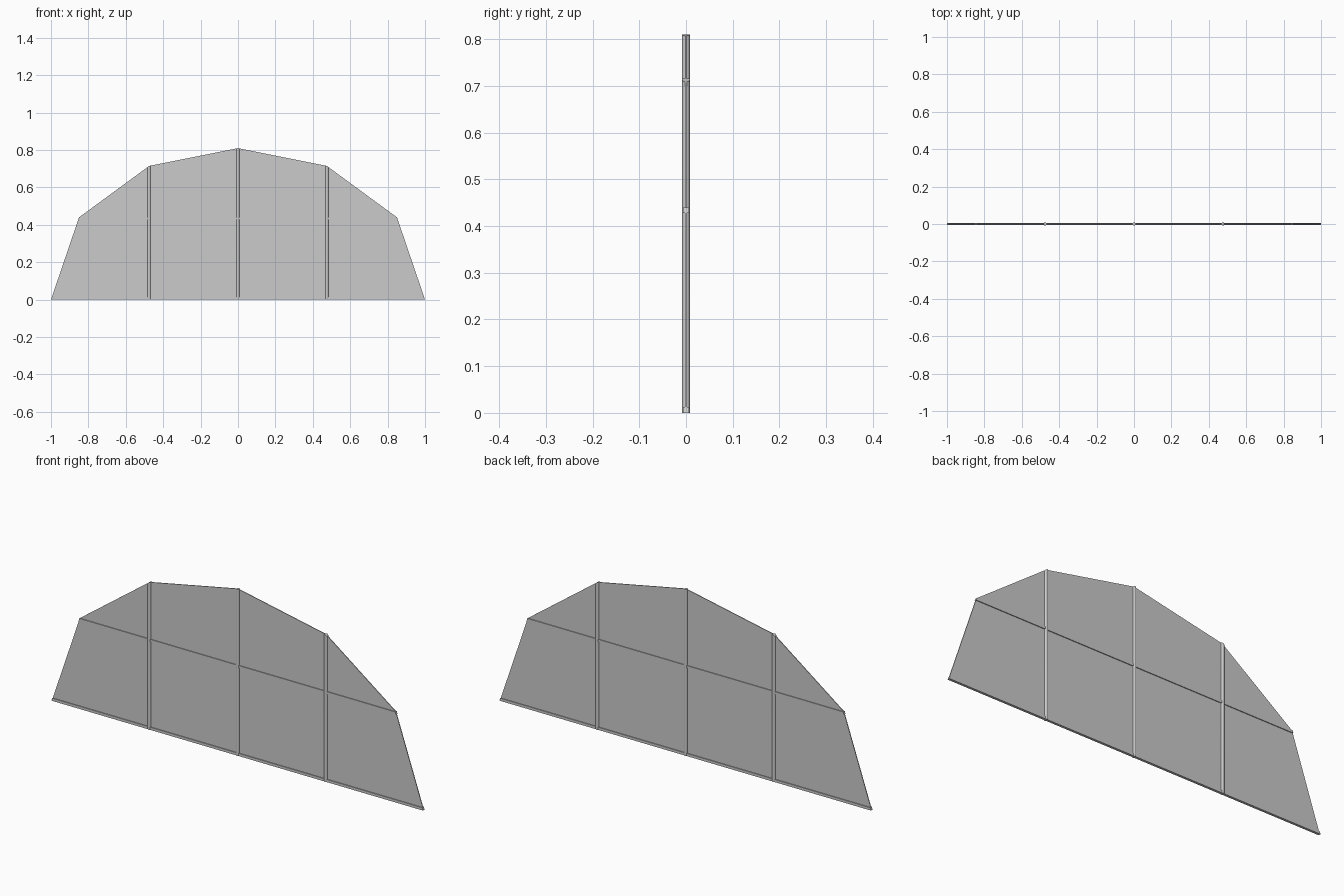
import bpy, bmesh, math

if "Cube" in bpy.data.objects:
    bpy.data.objects.remove(bpy.data.objects["Cube"])

# Half outline of the fan-shaped panel, from the foot to the peak (x, z)
HALF = [(1.0, 0.0), (0.85, 0.44), (0.475, 0.715), (0.0, 0.81)]


def height_at(x):
    x = abs(x)
    for (xa, za), (xb, zb) in zip(HALF, HALF[1:]):
        if xb <= x <= xa:
            return za + (zb - za) * (xa - x) / (xa - xb)


def half_width_at(z):
    for (xa, za), (xb, zb) in zip(HALF, HALF[1:]):
        if za <= z <= zb:
            return xa + (xb - xa) * (z - za) / (zb - za)


def loft(name, start, end, smooth=False):
    """Solid between two matching closed loops of points."""
    bm = bmesh.new()
    a = [bm.verts.new(p) for p in start]
    b = [bm.verts.new(p) for p in end]
    n = len(a)
    bm.faces.new(a)
    bm.faces.new(b[::-1])
    for i in range(n):
        j = (i + 1) % n
        bm.faces.new((a[i], b[i], b[j], a[j]))
    bmesh.ops.recalc_face_normals(bm, faces=bm.faces)
    mesh = bpy.data.meshes.new(name)
    bm.to_mesh(mesh)
    bm.free()
    obj = bpy.data.objects.new(name, mesh)
    bpy.context.collection.objects.link(obj)
    if smooth:
        bpy.ops.object.select_all(action='DESELECT')
        obj.select_set(True)
        bpy.context.view_layer.objects.active = obj
        bpy.ops.object.shade_smooth_by_angle(angle=math.radians(50))
    return obj


# Thin sheet
outline = HALF + [(-x, z) for x, z in HALF[-2::-1]]
loft("panel", [(x, -0.002, z) for x, z in outline],
     [(x, 0.002, z) for x, z in outline])

# Upright ribs, their tops cut to the outline
R = 0.009
for name, cx in (("left_rib", -0.475), ("middle_rib", 0.0), ("right_rib", 0.475)):
    ring = [(cx + R * math.cos(i * math.pi / 4), R * math.sin(i * math.pi / 4))
            for i in range(8)]
    loft(name, [(x, y, 0) for x, y in ring],
         [(x, y, height_at(x)) for x, y in ring], smooth=True)

# Cross rails, their ends cut to the outline
D = 0.006
for name, z0, z1 in (("bottom_rail", 0.0, 0.013), ("middle_rail", 0.428, 0.44)):
    ring = [(-D, z0), (D, z0), (D, z1), (-D, z1)]
    loft(name, [(-half_width_at(z), y, z) for y, z in ring],
         [(half_width_at(z), y, z) for y, z in ring])
